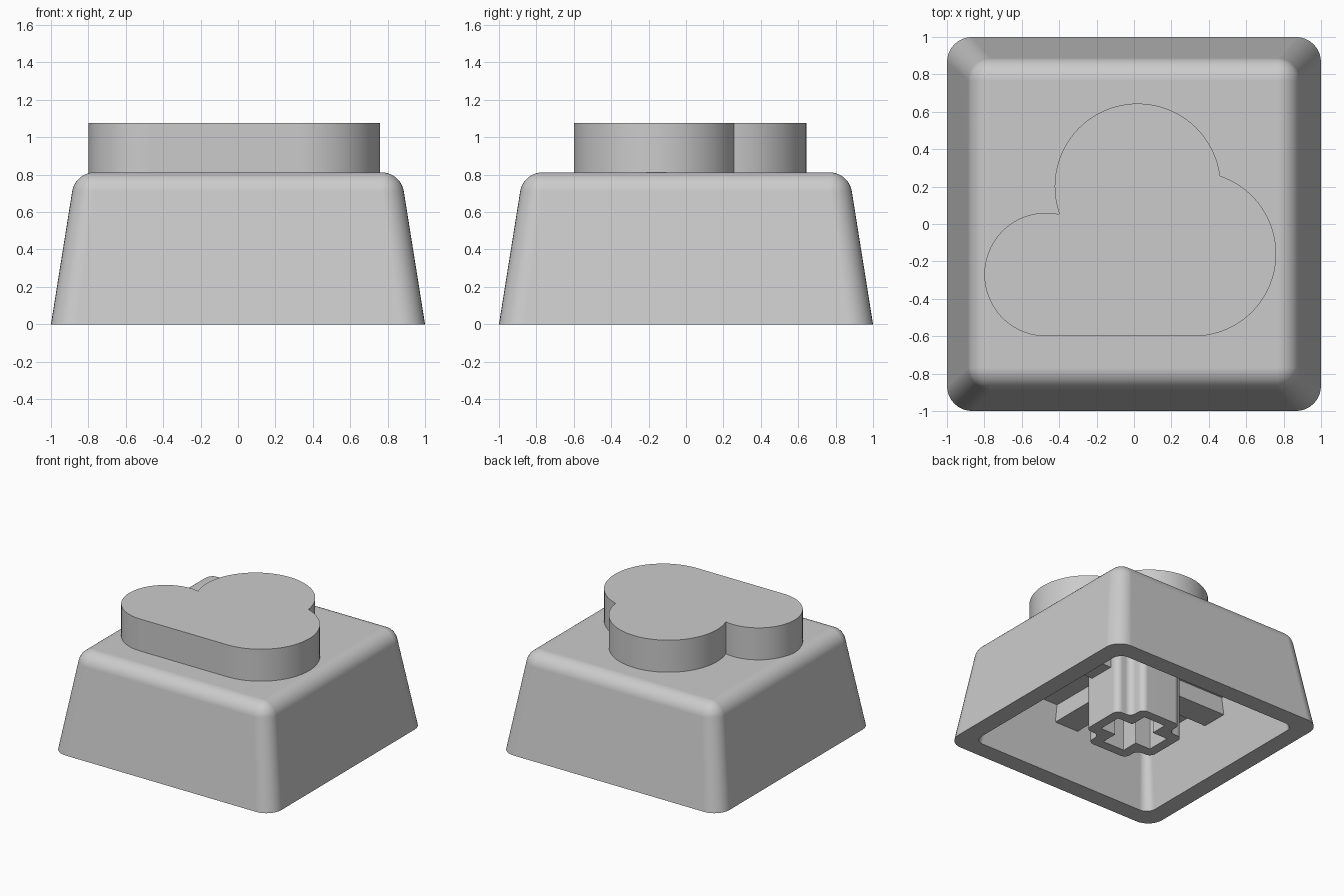
import bpy, bmesh
from math import sin, cos, pi, radians
from mathutils import Vector

if "Cube" in bpy.data.objects:
    bpy.data.objects.remove(bpy.data.objects["Cube"], do_unlink=True)

grey = bpy.data.materials.new("light grey plastic")
grey.use_nodes = True
colour = (0.6, 0.6, 0.6, 1)
grey.diffuse_color = colour
grey.node_tree.nodes["Principled BSDF"].inputs["Base Color"].default_value = colour


def rounded(points, radius, segments=8):
    """Outline with every right-angled corner rounded."""
    points = [Vector(p) for p in points]
    outline = []
    for i, p in enumerate(points):
        d1 = (p - points[i - 1]).normalized()
        d2 = (points[(i + 1) % len(points)] - p).normalized()
        centre = p + (d2 - d1) * radius
        for k in range(segments + 1):
            t = pi / 2 * k / segments
            outline.append(centre + radius * (d1 * sin(t) - d2 * cos(t)))
    return outline


def square(half, radius):
    return rounded([(-half, -half), (half, -half), (half, half), (-half, half)], radius)


def plus(length, width, radius):
    corners = []
    for dx, dy in ((1, 0), (0, 1), (-1, 0), (0, -1)):
        out, side = Vector((dx, dy)), Vector((-dy, dx))
        corners += [out * length - side * width, out * length + side * width,
                    out * width + side * width]
    return rounded(corners, radius, 6)


def arc(cx, cy, radius, start, end, segments=40):
    angles = [radians(start + (end - start) * k / segments) for k in range(segments + 1)]
    return [Vector((cx + radius * cos(a), cy + radius * sin(a))) for a in angles]


def loft(name, layers):
    """Closed solid through (outline, height) layers, capped at both ends."""
    bm = bmesh.new()
    rings = [[bm.verts.new((p.x, p.y, z)) for p in outline] for outline, z in layers]
    for low, high in zip(rings, rings[1:]):
        for i in range(len(low)):
            bm.faces.new((low[i - 1], low[i], high[i], high[i - 1]))
    bm.faces.new(rings[0][::-1])
    bm.faces.new(rings[-1])
    bmesh.ops.recalc_face_normals(bm, faces=bm.faces)
    mesh = bpy.data.meshes.new(name)
    bm.to_mesh(mesh)
    bm.free()
    obj = bpy.data.objects.new(name, mesh)
    bpy.context.collection.objects.link(obj)
    mesh.materials.append(grey)
    bpy.ops.object.select_all(action='DESELECT')
    obj.select_set(True)
    bpy.context.view_layer.objects.active = obj
    bpy.ops.object.shade_smooth_by_angle(angle=radians(30))
    obj.modifiers.new("flat_face_normals", 'WEIGHTED_NORMAL').keep_sharp = True
    return obj


# Hollow cap: ceiling, inner walls, rim, sloped outer walls, rolled top edge
TOP, FILLET, DRAFT = 0.812, 0.12, radians(9.1)
ball = 0.768
shell = [(square(0.77, 0.06), 0.55), (square(0.853, 0.08), 0), (square(1, 0.135), 0)]
for k in range(11):
    a = DRAFT + (pi / 2 - DRAFT) * k / 10
    reach = FILLET * cos(a)
    shell.append((square(ball + reach, max(reach, 0.003)), TOP - FILLET + FILLET * sin(a)))
loft("cap_shell", shell)

# Raised cloud on the top
cloud = (arc(-0.47, -0.27, 0.33, 77.8, 270)
         + arc(0.32, -0.16, 0.44, -90, 71.4)
         + arc(0.02, 0.2, 0.444, 7.1, 199))
loft("raised_cloud", [(cloud, 0.78), (cloud, 1.075)])

# Mounting stem with a cross-shaped socket
socket, post = plus(0.24, 0.1, 0.003), plus(0.32, 0.185, 0.05)
loft("stem", [(socket, 0.5), (socket, 0), (post, 0), (post, 0.6)])

# Crossed ribs joining the stem to the walls
ribs = plus(0.85, 0.11, 0.002)
loft("support_ribs", [(ribs, 0.41), (ribs, 0.6)])
